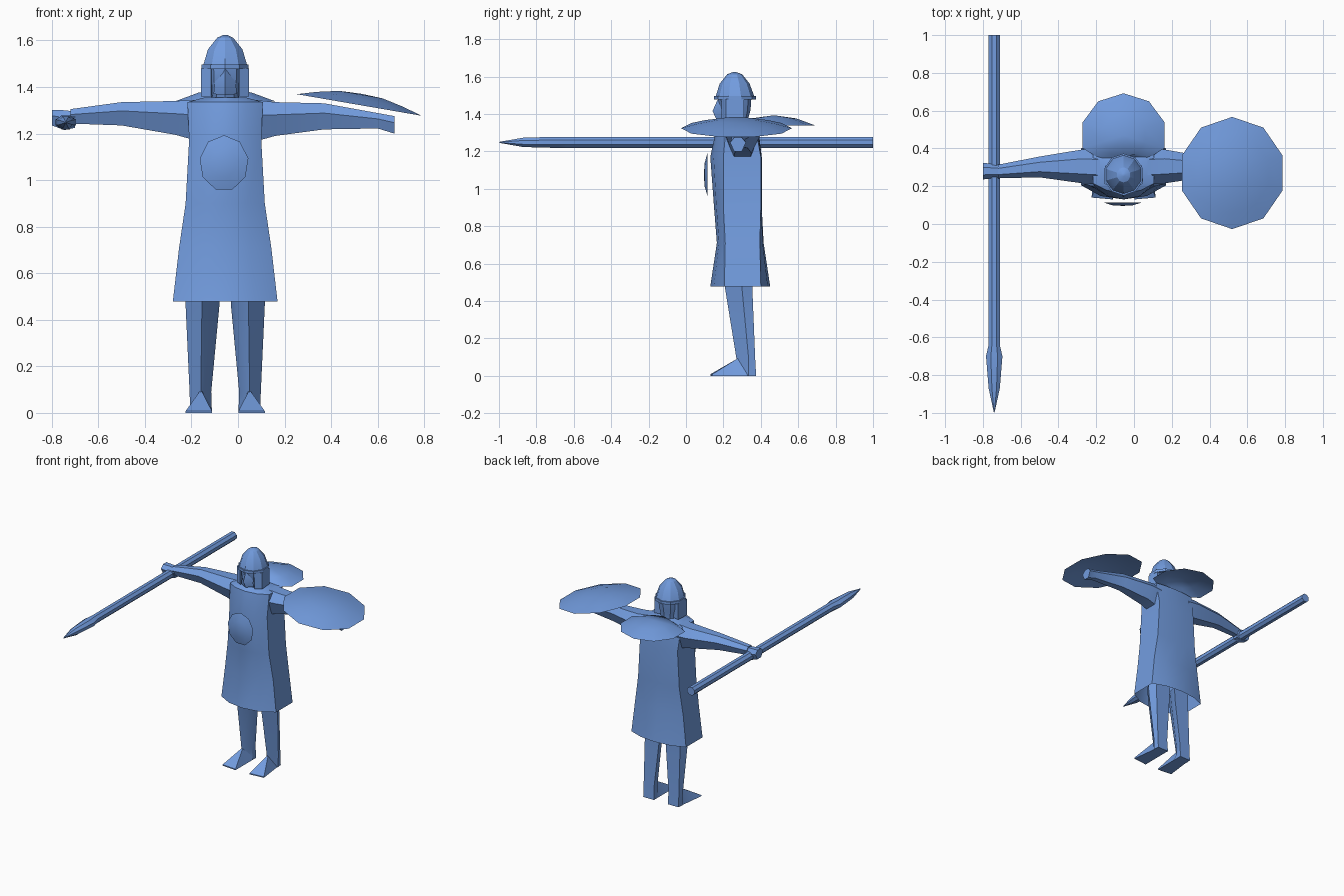
import bpy, bmesh, math
from mathutils import Vector, Matrix

if "Cube" in bpy.data.objects:
    bpy.data.objects.remove(bpy.data.objects["Cube"])

CX, CY = -0.055, 0.27          # body axis
blue = bpy.data.materials.new("steel blue")
blue.diffuse_color = (0.17, 0.335, 0.74, 1)
blue.use_nodes = True
blue.node_tree.nodes["Principled BSDF"].inputs["Base Color"].default_value = blue.diffuse_color


def finish(name, bm, angle=30):
    bmesh.ops.remove_doubles(bm, verts=bm.verts, dist=0.0005)
    bmesh.ops.recalc_face_normals(bm, faces=bm.faces)
    me = bpy.data.meshes.new(name)
    bm.to_mesh(me)
    bm.free()
    me.materials.append(blue)
    ob = bpy.data.objects.new(name, me)
    bpy.context.collection.objects.link(ob)
    bpy.ops.object.select_all(action='DESELECT')
    bpy.context.view_layer.objects.active = ob
    ob.select_set(True)
    bpy.ops.object.shade_smooth_by_angle(angle=math.radians(angle))
    return ob


def loft(name, rings, caps=(True, True), mirror=False, angle=30):
    """Skin a list of equal-length point rings; optionally flip across the body axis."""
    bm = bmesh.new()
    vs = [[bm.verts.new((2 * CX - p[0] if mirror else p[0], p[1], p[2])) for p in r]
          for r in rings]
    n = len(rings[0])
    for a, b in zip(vs, vs[1:]):
        for i in range(n):
            bm.faces.new((a[i], a[(i + 1) % n], b[(i + 1) % n], b[i]))
    if caps[0]:
        bm.faces.new(vs[0])
    if caps[1]:
        bm.faces.new(vs[-1])
    return finish(name, bm, angle)


def dome(name, centre, rings, sides, tip, rot=Matrix(), start=0.0):
    """Open shallow dome: rings of (rx, ry, height), then a tip height."""
    bm = bmesh.new()
    place = Matrix.Translation(centre) @ rot.to_4x4()
    vs = []
    for rx, ry, h in rings:
        vs.append([bm.verts.new(place @ Vector((
            rx * math.cos(start + math.tau * i / sides),
            ry * math.sin(start + math.tau * i / sides), h))) for i in range(sides)])
    top = bm.verts.new(place @ Vector((0, 0, tip)))
    for a, b in zip(vs, vs[1:]):
        for i in range(sides):
            bm.faces.new((a[i], a[(i + 1) % sides], b[(i + 1) % sides], b[i]))
    for i in range(sides):
        bm.faces.new((vs[-1][i], vs[-1][(i + 1) % sides], top))
    ob = finish(name, bm)
    if sum(p.normal.z - p.normal.y for p in ob.data.polygons) < 0:
        ob.data.flip_normals()
    return ob


# Tunic: half width, front, front corner, back corner, back, height
def tunic_ring(w, f, fc, bc, b, z):
    half = [(w, fc), (w, bc), (w * 0.55, b - (b - bc) * 0.25)]
    right = [(w * 0.55, f + (fc - f) * 0.25)] + half
    left = [(-x, y) for x, y in reversed(right)]
    return [(CX + x, y, z) for x, y in [(0, f)] + right + [(0, b)] + left]


loft("tunic", [tunic_ring(*r) for r in (
    (0.225, 0.13, 0.205, 0.40, 0.45, 0.478),
    (0.198, 0.165, 0.21, 0.395, 0.415, 0.71),
    (0.170, 0.15, 0.20, 0.40, 0.405, 0.90),
    (0.155, 0.13, 0.20, 0.40, 0.405, 1.17),
    (0.162, 0.165, 0.215, 0.37, 0.385, 1.335),
    (0.09, 0.195, 0.22, 0.32, 0.34, 1.355))], caps=(False, True))


# Arms: rings along x as (x, y centre, y half, z low, z high)
def arm_ring(x, y, h, lo, hi):
    m, d = (lo + hi) / 2, (hi - lo) / 2
    return [(x, y + h * a, m + d * b) for a, b in
            ((-1, 0.25), (-0.45, 1), (0.45, 1), (1, 0.25), (0.5, -1), (-0.5, -1))]


loft("spear_arm", [arm_ring(*r) for r in (
    (-0.18, 0.30, 0.09, 1.17, 1.345), (-0.27, 0.305, 0.09, 1.195, 1.34),
    (-0.50, 0.302, 0.055, 1.235, 1.335), (-0.72, 0.278, 0.036, 1.243, 1.305))])
loft("shield_arm", [arm_ring(*r) for r in (
    (0.07, 0.30, 0.09, 1.165, 1.345), (0.16, 0.305, 0.09, 1.19, 1.335),
    (0.37, 0.302, 0.055, 1.218, 1.33), (0.60, 0.278, 0.036, 1.222, 1.288),
    (0.672, 0.278, 0.042, 1.20, 1.275))])
loft("spear_hand", [arm_ring(*r) for r in (
    (-0.70, 0.278, 0.035, 1.225, 1.295), (-0.745, 0.28, 0.038, 1.215, 1.30),
    (-0.80, 0.28, 0.044, 1.235, 1.302))])


# Legs with wedge feet
def leg_ring(pts, z):
    return [(x, y, z) for x, y in pts]


for side, flip in (("left", False), ("right", True)):
    loft(side + "_leg", [
        leg_ring([(-0.155, 0.20), (-0.228, 0.30), (-0.20, 0.355), (-0.075, 0.355), (-0.09, 0.29)], 0.56),
        leg_ring([(-0.155, 0.21), (-0.225, 0.30), (-0.20, 0.355), (-0.08, 0.355), (-0.10, 0.29)], 0.46),
        leg_ring([(-0.16, 0.27), (-0.208, 0.335), (-0.20, 0.37), (-0.115, 0.37), (-0.115, 0.33)], 0.09),
        leg_ring([(-0.16, 0.27), (-0.205, 0.335), (-0.20, 0.375), (-0.112, 0.375), (-0.112, 0.33)], 0.0)],
        caps=(False, True), mirror=flip)
    loft(side + "_foot", [
        [(-0.225, 0.14, 0), (-0.112, 0.13, 0), (-0.112, 0.13, 0.008), (-0.225, 0.14, 0.008)],
        [(-0.205, 0.30, 0), (-0.112, 0.30, 0), (-0.155, 0.275, 0.092), (-0.165, 0.275, 0.092)],
        [(-0.20, 0.372, 0), (-0.112, 0.372, 0), (-0.13, 0.36, 0.092), (-0.19, 0.36, 0.092)]],
        mirror=flip)


# Head, neck and helmet
def oval(rx, ry, cy, z, n=10):
    return [(CX + rx * math.sin(math.tau * i / n), cy - ry * math.cos(math.tau * i / n), z)
            for i in range(n)]


loft("head", [oval(*r) for r in (
    (0.06, 0.065, 0.27, 1.34), (0.068, 0.07, 0.265, 1.385),
    (0.08, 0.085, 0.26, 1.42), (0.085, 0.09, 0.26, 1.49))])
loft("nose_and_beard", [
    [(CX - 0.05, 0.19, 1.37), (CX + 0.05, 0.19, 1.37), (CX, 0.165, 1.365)],
    [(CX - 0.045, 0.19, 1.42), (CX + 0.045, 0.19, 1.42), (CX, 0.142, 1.415)],
    [(CX - 0.015, 0.19, 1.475), (CX + 0.015, 0.19, 1.475), (CX, 0.168, 1.475)]])
for side, flip in (("left", False), ("right", True)):
    loft(side + "_cheek_guard", [
        [(-0.158, 0.215, z), (-0.115, 0.19, z), (-0.105, 0.30, z), (-0.152, 0.31, z)]
        for z in (1.36, 1.48)], mirror=flip)
loft("helmet", [oval(*r) for r in (
    (0.106, 0.111, 0.262, 1.477), (0.106, 0.111, 0.262, 1.497),
    (0.098, 0.102, 0.262, 1.497), (0.078, 0.08, 0.26, 1.562),
    (0.036, 0.04, 0.26, 1.612), (0.008, 0.008, 0.26, 1.624))], angle=25)

# Spear: rings along y as (y, x half, z half)
loft("spear", [[(-0.74 + hx * math.cos(a), y, 1.248 + hz * math.sin(a))
                for a in (math.tau * i / 8 + math.pi / 8 for i in range(8))]
               for y, hx, hz in ((1.0, 0.032, 0.032), (-0.64, 0.032, 0.032),
                                 (-0.70, 0.047, 0.032), (-0.87, 0.032, 0.027),
                                 (-0.998, 0.002, 0.003))])

# Tilted round shield on the arm
dome("round_shield", (0.52, 0.27, 1.323),
     [(0.285, 0.297, 0), (0.20, 0.21, 0.024), (0.10, 0.10, 0.045)], 10, 0.049,
     Matrix.Rotation(math.radians(9.8), 3, 'Y'), math.pi / 2)

# Collar fan behind the shoulders
dome("back_collar", (CX, 0.47, 1.338),
     [(0.228, 0.222, 0), (0.12, 0.12, 0.038)], 10, 0.055, start=math.pi / 2).data
collar = bpy.data.objects["back_collar"]
for v in collar.data.vertices:          # flatten the front edge against the neck
    v.co.y = max(v.co.y, 0.35)

# Chest disc facing forwards
dome("chest_disc", (-0.06, 1.0 * 0.115, 1.073),
     [(0.106, 0.12, 0), (0.055, 0.062, 0.016)], 9, 0.019,
     Matrix.Rotation(math.radians(90), 3, 'X'), math.pi / 2)
